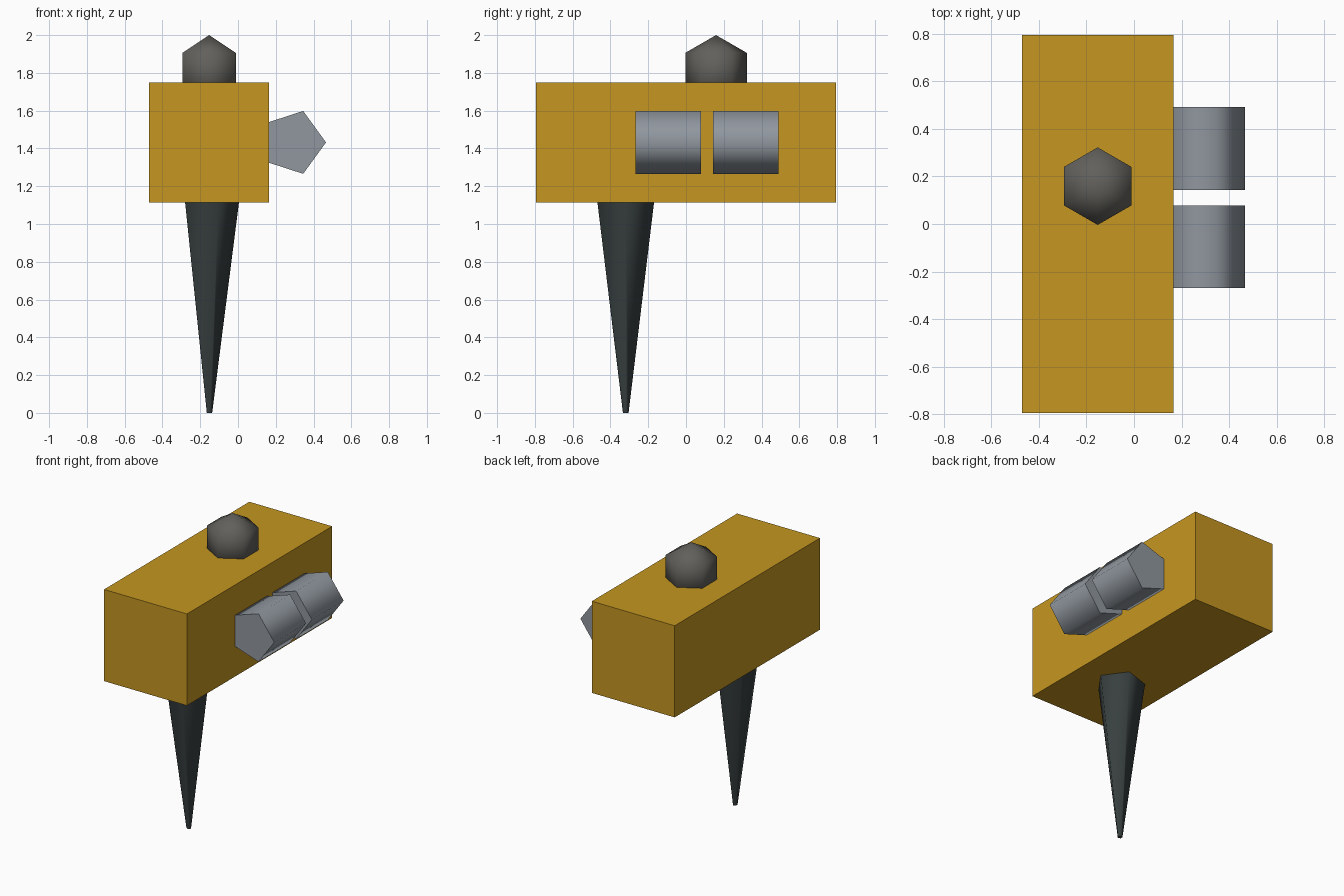
import bpy
from math import radians

if "Cube" in bpy.data.objects:
    bpy.data.objects.remove(bpy.data.objects["Cube"], do_unlink=True)


def make_material(name, colour):
    mat = bpy.data.materials.new(name)
    mat.use_nodes = True
    mat.diffuse_color = (*colour, 1)
    mat.node_tree.nodes["Principled BSDF"].inputs["Base Color"].default_value = (*colour, 1)
    return mat


def finish(name, mat):
    """Name and colour the new part; smooth its sides but keep its end rims sharp."""
    obj = bpy.context.object
    obj.name = name
    obj.data.materials.append(mat)
    bpy.ops.object.shade_smooth_by_angle(angle=radians(80))
    return obj


yellow = make_material("golden yellow", (0.56, 0.305, 0.015))
steel = make_material("steel grey", (0.28, 0.31, 0.345))
charcoal = make_material("warm charcoal", (0.12, 0.117, 0.105))
dark = make_material("dark slate", (0.04, 0.051, 0.051))

AXIS_X = -0.1525      # centre line of the body
BODY_BOTTOM = 1.115

# Long rectangular body
bpy.ops.mesh.primitive_cube_add(size=1, location=(AXIS_X, 0, BODY_BOTTOM + 0.3175))
body = finish("body", yellow)
body.scale = (0.635, 1.59, 0.635)

# Low-poly knob sunk into the top
bpy.ops.mesh.primitive_uv_sphere_add(segments=6, ring_count=3, radius=0.188,
                                     location=(AXIS_X, 0.159, 1.812))
finish("top_knob", charcoal)

# Five-sided tapered spike below, one corner towards +x
bpy.ops.mesh.primitive_cone_add(vertices=5, radius1=0.0157, radius2=0.1577,
                                depth=BODY_BOTTOM, rotation=(0, 0, radians(-90)),
                                location=(AXIS_X, -0.319, BODY_BOTTOM / 2))
finish("spike", dark)

# Two five-sided rollers along the left side, one corner pointing outwards
for name, y in (("front_roller", -0.095), ("back_roller", 0.317)):
    bpy.ops.mesh.primitive_cylinder_add(vertices=5, radius=0.175, depth=0.347,
                                        rotation=(radians(90), radians(90), 0),
                                        location=(0.291, y, 1.432))
    finish(name, steel)
